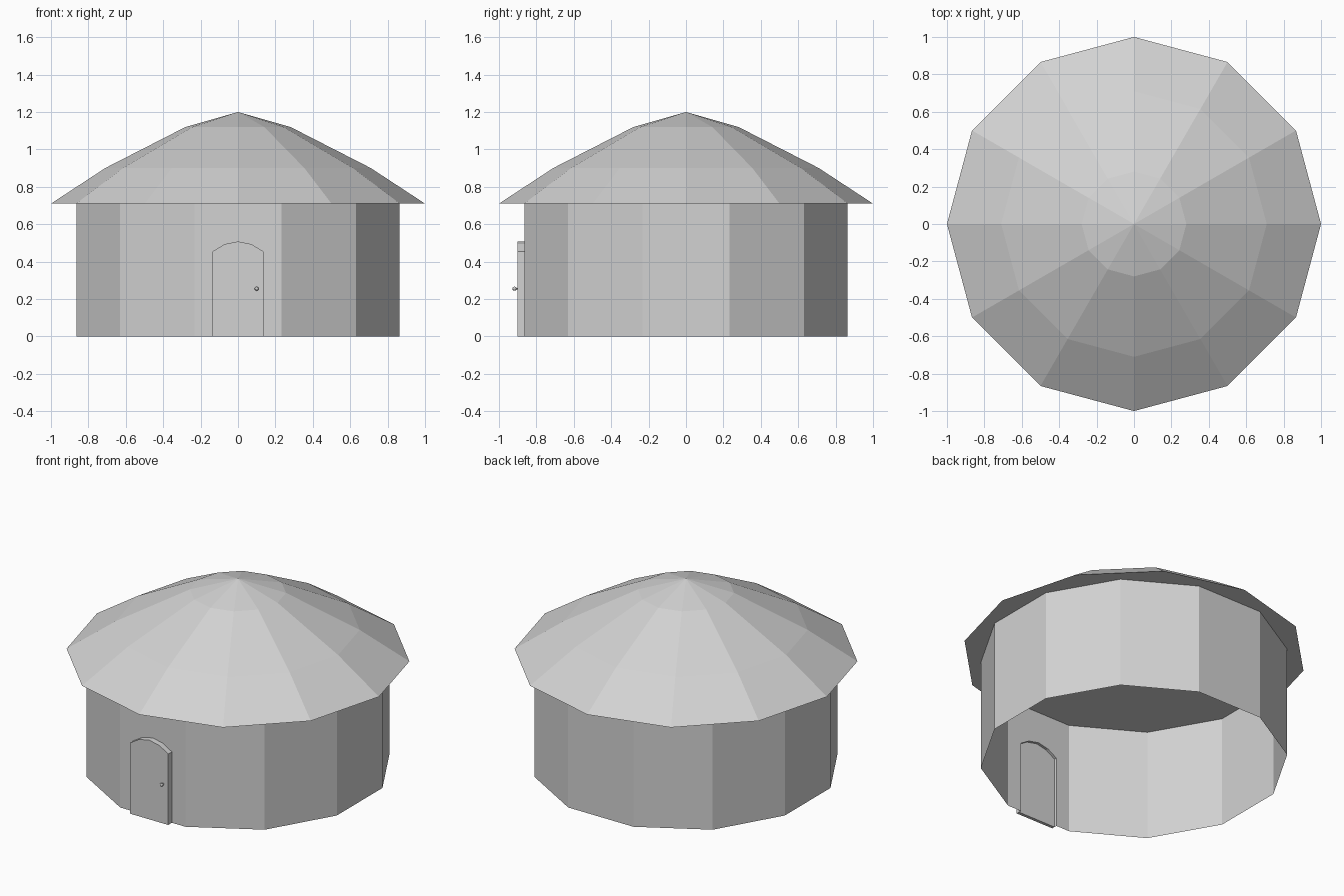
import bpy, bmesh, math
from mathutils import Matrix

if "Cube" in bpy.data.objects:
    bpy.data.objects.remove(bpy.data.objects["Cube"])

SIDES = 12
WALL_IN = 0.863          # distance from centre to each flat wall panel
EAVE_Z = 0.71
DOOR_FRONT, DOOR_BACK = -0.9, -0.88

grey = bpy.data.materials.new("plain grey")
grey.use_nodes = True
colour = (0.65, 0.65, 0.65, 1)
grey.diffuse_color = colour
grey.node_tree.nodes["Principled BSDF"].inputs["Base Color"].default_value = colour


def finish(name, bm, fix_normals=True):
    if fix_normals:
        bmesh.ops.recalc_face_normals(bm, faces=bm.faces)
    mesh = bpy.data.meshes.new(name)
    bm.to_mesh(mesh)
    bm.free()
    mesh.materials.append(grey)
    obj = bpy.data.objects.new(name, mesh)
    bpy.context.collection.objects.link(obj)
    return obj


def ring(bm, radius, z, turn=0.0):
    step = 2 * math.pi / SIDES
    return [bm.verts.new((radius * math.cos((i + turn) * step),
                          radius * math.sin((i + turn) * step), z))
            for i in range(SIDES)]


def bridge(bm, low, high, skip=None):
    for i in range(SIDES):
        if i != skip:
            j = (i + 1) % SIDES
            bm.faces.new((low[i], low[j], high[j], high[i]))


# Door outline, left foot over the arch to right foot
half = [(0.135, 0), (0.135, 0.455), (0.072, 0.493)]
outline = [(-x, z) for x, z in half] + [(0, 0.508)] + half[::-1]

# Round wall with an arched opening in its front panel
bm = bmesh.new()
radius = WALL_IN / math.cos(math.pi / SIDES)
low, high = ring(bm, radius, 0, 0.5), ring(bm, radius, EAVE_Z, 0.5)
front = SIDES * 3 // 4 - 1
bridge(bm, low, high, skip=front)
arch = [bm.verts.new((x, -WALL_IN, z)) for x, z in outline]
bm.faces.new([low[front]] + arch + [low[front + 1], high[front + 1], high[front]])
finish("wall", bm)

# Faceted roof with a flat underside
bm = bmesh.new()
rings = [ring(bm, r, z) for r, z in [(1, EAVE_Z), (0.71, 0.9), (0.28, 1.12)]]
for a, b in zip(rings, rings[1:]):
    bridge(bm, a, b)
apex = bm.verts.new((0, 0, 1.2))
for i in range(SIDES):
    bm.faces.new((rings[-1][i], rings[-1][(i + 1) % SIDES], apex))
bm.faces.new(rings[0][::-1])
finish("roof", bm)

# Door slab standing out from the wall, with its rim reaching back to the opening
bm = bmesh.new()
layers = [[bm.verts.new((x, y, z)) for x, z in outline]
          for y in (DOOR_FRONT, DOOR_BACK, -WALL_IN)]
bm.faces.new(layers[0][::-1])
bm.faces.new(layers[1])
for a, b in zip(layers, layers[1:]):
    for i in range(len(outline) - 1):
        bm.faces.new((a[i], a[i + 1], b[i + 1], b[i]))
bm.faces.new((layers[0][-1], layers[0][0], layers[1][0], layers[1][-1]))
finish("door", bm, fix_normals=False)

# Small door handle: stem and rounded knob
bm = bmesh.new()
facing = Matrix.Rotation(math.pi / 2, 4, "X")
bmesh.ops.create_cone(bm, cap_ends=True, segments=8, radius1=0.005, radius2=0.005,
                      depth=0.02, matrix=Matrix.Translation((0.1, -0.905, 0.255)) @ facing)
bmesh.ops.create_uvsphere(bm, u_segments=10, v_segments=6, radius=0.011,
                          matrix=Matrix.Translation((0.1, -0.917, 0.255)) @ facing)
finish("door_handle", bm)
